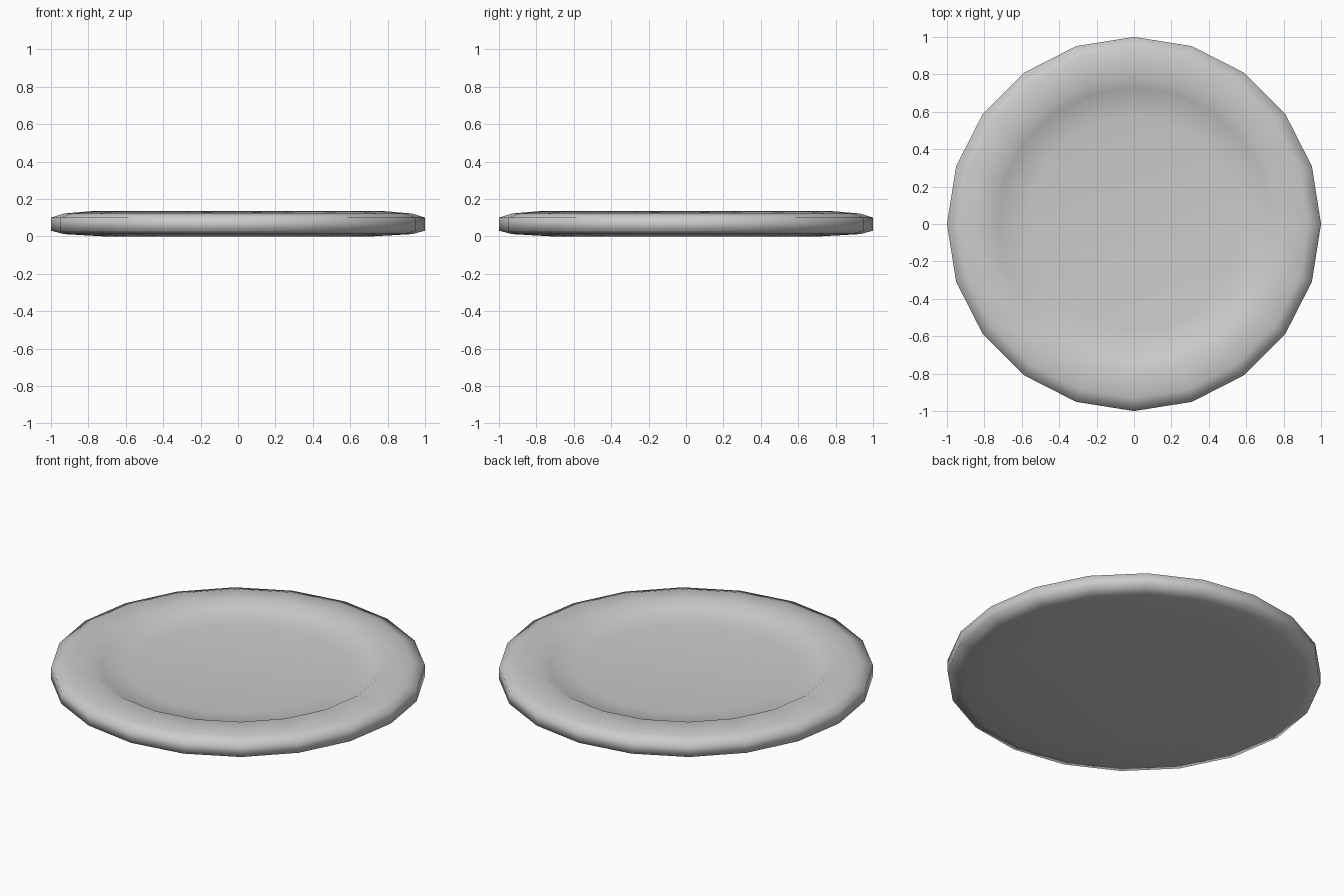
import bpy, bmesh, math

if "Cube" in bpy.data.objects:
    bpy.data.objects.remove(bpy.data.objects["Cube"])

SIDES = 20

# plate profile (radius, height): underside, rim, shallow dish
profile = [(0.72, 0.0), (0.93, 0.012), (1.0, 0.03), (1.0, 0.10), (0.93, 0.122),
           (0.78, 0.135), (0.73, 0.105), (0.57, 0.085)]

bm = bmesh.new()
rings = []
for r, z in profile:
    rings.append([bm.verts.new((r * math.cos(2 * math.pi * i / SIDES),
                                r * math.sin(2 * math.pi * i / SIDES), z))
                  for i in range(SIDES)])
for a, b in zip(rings, rings[1:]):
    for i in range(SIDES):
        j = (i + 1) % SIDES
        bm.faces.new((a[i], a[j], b[j], b[i]))

# flat base and dish floor
bm.faces.new(rings[0][::-1])
bm.faces.new(rings[-1])
bmesh.ops.recalc_face_normals(bm, faces=bm.faces)

mesh = bpy.data.meshes.new("plate")
bm.to_mesh(mesh)
bm.free()
plate = bpy.data.objects.new("plate", mesh)
bpy.context.collection.objects.link(plate)

# smooth shading, crisp inner lip
bpy.context.view_layer.objects.active = plate
plate.select_set(True)
bpy.ops.object.shade_smooth_by_angle(angle=math.radians(80))
